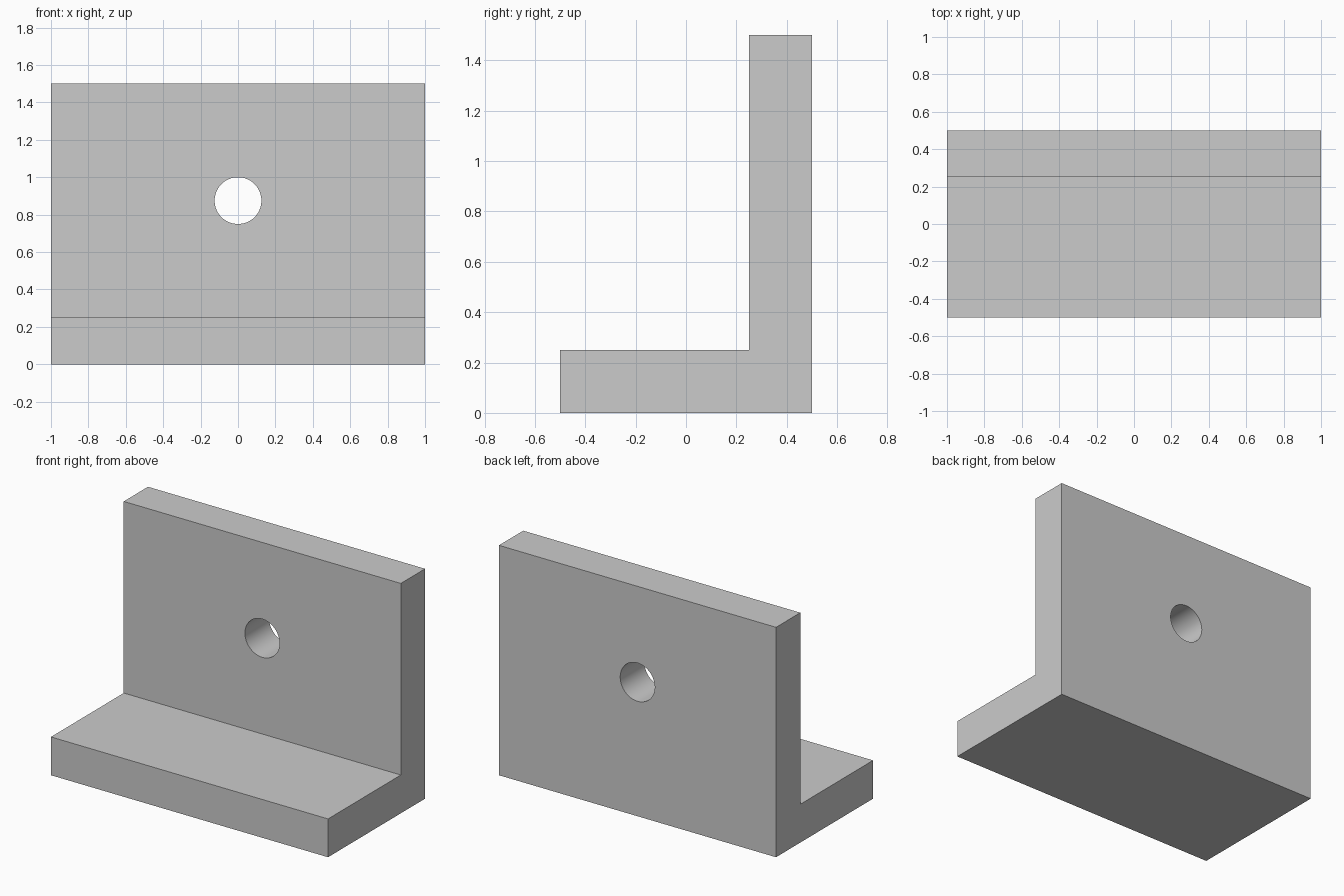
import bpy, bmesh, math

if "Cube" in bpy.data.objects:
    bpy.data.objects.remove(bpy.data.objects["Cube"])

WIDTH, DEPTH, HEIGHT, THICK = 2.0, 1.0, 1.5, 0.25
HOLE_RADIUS = 0.125

# L-shaped bracket: side profile (y, z) extruded along x
profile = [(-DEPTH / 2, 0), (DEPTH / 2, 0), (DEPTH / 2, HEIGHT),
           (DEPTH / 2 - THICK, HEIGHT), (DEPTH / 2 - THICK, THICK),
           (-DEPTH / 2, THICK)]
bm = bmesh.new()
face = bm.faces.new([bm.verts.new((-WIDTH / 2, y, z)) for y, z in profile])
extruded = bmesh.ops.extrude_face_region(bm, geom=[face])["geom"]
bmesh.ops.translate(bm, vec=(WIDTH, 0, 0),
                    verts=[g for g in extruded if isinstance(g, bmesh.types.BMVert)])
bmesh.ops.recalc_face_normals(bm, faces=bm.faces)
mesh = bpy.data.meshes.new("angle_bracket")
bm.to_mesh(mesh)
bm.free()
bracket = bpy.data.objects.new("angle_bracket", mesh)
bpy.context.collection.objects.link(bracket)

# Round hole through the middle of the upright plate's exposed face
bpy.ops.mesh.primitive_cylinder_add(
    vertices=64, radius=HOLE_RADIUS, depth=THICK * 2,
    location=(0, DEPTH / 2 - THICK / 2, (THICK + HEIGHT) / 2),
    rotation=(math.pi / 2, 0, 0))
cutter = bpy.context.object
cutter.name = "hole_cutter"
cutter.hide_render = True

cut = bracket.modifiers.new("hole", 'BOOLEAN')
cut.operation = 'DIFFERENCE'
cut.solver = 'EXACT'
cut.object = cutter

# Apply the cut, drop the cutter, and smooth only the hole wall
bpy.ops.object.select_all(action='DESELECT')
bracket.select_set(True)
bpy.context.view_layer.objects.active = bracket
bpy.ops.object.modifier_apply(modifier=cut.name)
bpy.data.objects.remove(cutter)
bpy.ops.object.shade_smooth_by_angle(angle=math.radians(30))
